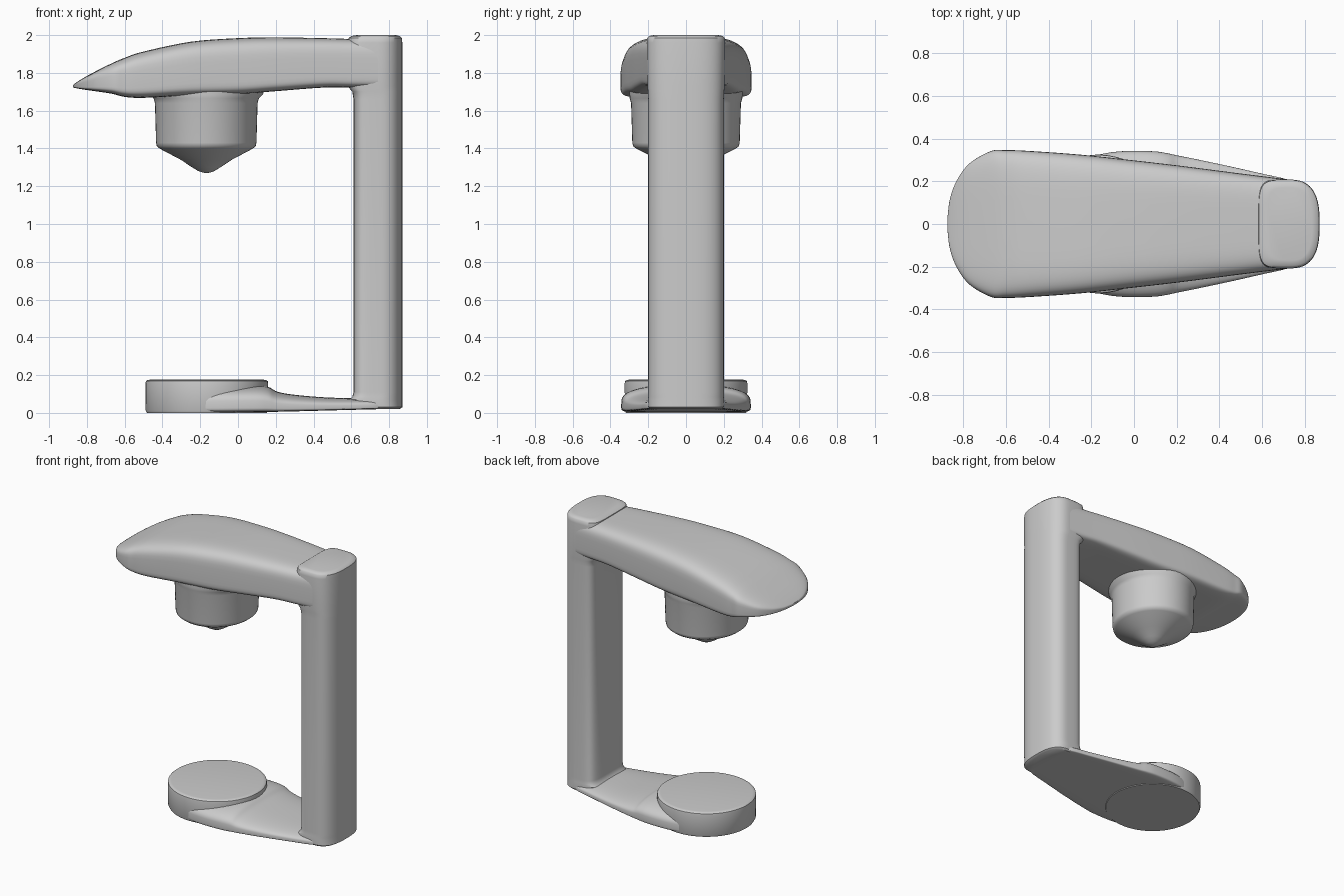
import bpy
import math

if "Cube" in bpy.data.objects:
    bpy.data.objects.remove(bpy.data.objects["Cube"])


def spow(v, n):
    return math.copysign(abs(v) ** (2 / n), v)


def smooth_rows(rows, steps=5):
    """Catmull-Rom resampling of a short table of cross-section stations."""
    out = []
    for i in range(len(rows) - 1):
        p0, p1 = rows[max(i - 1, 0)], rows[i]
        p2, p3 = rows[i + 1], rows[min(i + 2, len(rows) - 1)]
        for k in range(steps):
            t = k / steps
            out.append([0.5 * (2 * b + (c - a) * t + (2 * a - 5 * b + 4 * c - d) * t * t
                               + (3 * b - a - 3 * c + d) * t ** 3)
                        for a, b, c, d in zip(p0, p1, p2, p3)])
    return out + [list(rows[-1])]


def section_x(x, hw, z0, z1, n_top, n_bot, split, seg=56):
    """Superellipse section in the YZ plane, softer above than below."""
    zc = z0 + (z1 - z0) * split
    ring = []
    for i in range(seg):
        a = 2 * math.pi * (i + 0.5) / seg
        s, c = math.sin(a), math.cos(a)
        n, h = (n_top, z1 - zc) if s > 0 else (n_bot, zc - z0)
        ring.append((x, hw * spow(c, n), zc + h * spow(s, n)))
    return ring


def section_z(z, x0, x1, hy, n_left=2, n_right=2, seg=64):
    """Superellipse section in the XY plane."""
    xc, hx = (x0 + x1) / 2, (x1 - x0) / 2
    ring = []
    for i in range(seg):
        a = 2 * math.pi * (i + 0.5) / seg
        n = n_right if math.cos(a) > 0 else n_left
        ring.append((xc + hx * spow(math.cos(a), n), hy * spow(math.sin(a), n), z))
    return ring


def loft(name, rings, angle=40):
    n = len(rings[0])
    verts = [v for r in rings for v in r]
    faces = [(k * n + i, k * n + (i + 1) % n, (k + 1) * n + (i + 1) % n, (k + 1) * n + i)
             for k in range(len(rings) - 1) for i in range(n)]
    faces += [tuple(reversed(range(n))), tuple(range(len(verts) - n, len(verts)))]
    me = bpy.data.meshes.new(name)
    me.from_pydata(verts, [], faces)
    ob = bpy.data.objects.new(name, me)
    bpy.context.collection.objects.link(ob)
    bpy.context.view_layer.objects.active = ob
    ob.select_set(True)
    bpy.ops.object.mode_set(mode='EDIT')
    bpy.ops.mesh.select_all(action='SELECT')
    bpy.ops.mesh.normals_make_consistent(inside=False)
    bpy.ops.object.mode_set(mode='OBJECT')
    bpy.ops.object.shade_smooth_by_angle(angle=math.radians(angle))
    ob.select_set(False)
    return ob


# Upright column, flared on the inner side where it meets head and base
column = [(0.02, 0.625, 0.855, 0.19), (0.03, 0.612, 0.87, 0.20), (0.07, 0.59, 0.87, 0.202),
          (0.085, 0.605, 0.87, 0.2), (0.11, 0.612, 0.87, 0.2), (1.66, 0.612, 0.87, 0.2),
          (1.70, 0.605, 0.87, 0.202), (1.73, 0.58, 0.87, 0.205), (1.96, 0.58, 0.87, 0.208),
          (1.985, 0.585, 0.868, 0.205), (1.995, 0.60, 0.858, 0.195), (2.0, 0.63, 0.835, 0.17)]
loft("column", [section_z(*r, n_left=5, n_right=2.7) for r in column])

# Overhanging head: x, half width, bottom z, top z
head = [(-0.873, 0.04, 1.722, 1.736), (-0.862, 0.12, 1.720, 1.745), (-0.83, 0.205, 1.714, 1.766),
        (-0.77, 0.285, 1.705, 1.80), (-0.67, 0.342, 1.69, 1.85), (-0.60, 0.346, 1.673, 1.88),
        (-0.5, 0.343, 1.668, 1.913), (-0.25, 0.325, 1.68, 1.965), (0.0, 0.298, 1.687, 1.984),
        (0.2, 0.275, 1.703, 1.988), (0.45, 0.243, 1.722, 1.984), (0.6, 0.224, 1.722, 1.98),
        (0.74, 0.207, 1.72, 1.98)]
loft("head", [section_x(*r, 5, 7, 0.4) for r in smooth_rows(head)])

# Nozzle under the head: z, radius along x, with flare above and rounded cone tip
nozzle = [(1.72, 0.31), (1.685, 0.30), (1.665, 0.279), (1.64, 0.272), (1.43, 0.266),
          (1.412, 0.262), (1.398, 0.245), (1.34, 0.135), (1.30, 0.075), (1.28, 0.042),
          (1.272, 0.018), (1.27, 0.004)]
loft("nozzle", [section_z(z, -0.168 - r, -0.168 + r, min(r * 1.07, 0.3)) for z, r in nozzle])

# Round tray on the base
tray = [(0.005, 0.318), (0.012, 0.324), (0.155, 0.325), (0.168, 0.323), (0.174, 0.315), (0.176, 0.30)]
tray[0] = (0.0, 0.318)
loft("tray", [section_z(z, -0.165 - r, -0.165 + r, r) for z, r in tray])

# Base arm from the tray to the column: x, half width, bottom z, top z
arm = [(-0.3, 0.285, 0.002, 0.14), (-0.2, 0.317, 0.002, 0.145), (-0.1, 0.337, 0.002, 0.148),
       (0.0, 0.343, 0.003, 0.148), (0.1, 0.34, 0.004, 0.147), (0.16, 0.331, 0.005, 0.138),
       (0.21, 0.32, 0.006, 0.112), (0.3, 0.302, 0.008, 0.096), (0.45, 0.27, 0.012, 0.083),
       (0.6, 0.236, 0.016, 0.078), (0.72, 0.208, 0.019, 0.078), (0.8, 0.17, 0.021, 0.07)]
loft("base_arm", [section_x(*r, 2.6, 9, 0.35) for r in smooth_rows(arm)])
